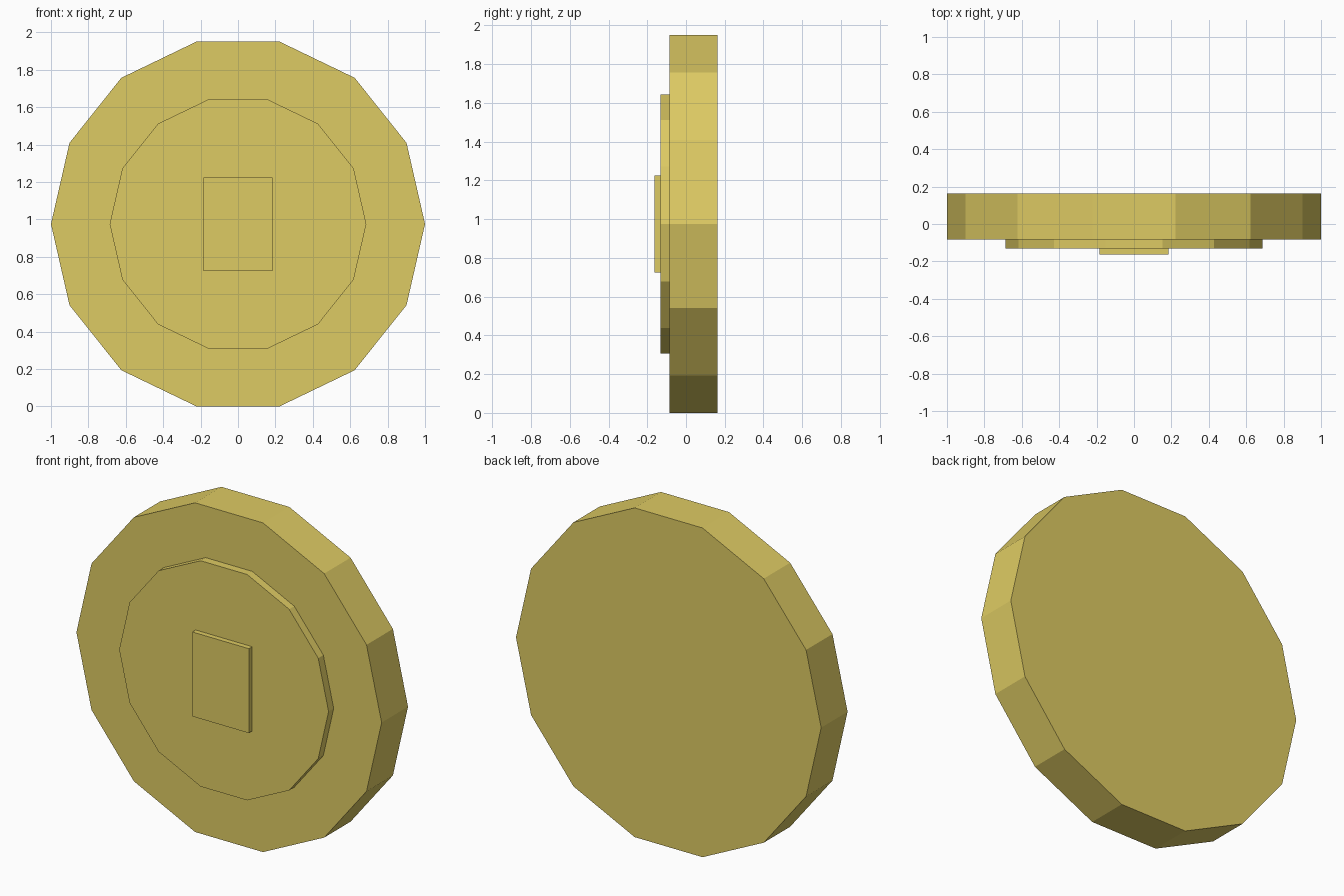
import bpy, bmesh
from math import cos, sin, pi

cube = bpy.data.objects.get("Cube")
if cube:
    bpy.data.objects.remove(cube, do_unlink=True)

SIDES = 14
CENTRE_Z = cos(pi / SIDES)  # rests on a flat side

gold = bpy.data.materials.new("pale_gold")
gold.use_nodes = True
colour = (0.73, 0.597, 0.125, 1)
gold.diffuse_color = colour
gold.node_tree.nodes["Principled BSDF"].inputs["Base Color"].default_value = colour


def slab(name, outline, front, back):
    """Extrude an x-z outline from y = front to y = back."""
    bm = bmesh.new()
    face = bm.faces.new([bm.verts.new((x, front, z + CENTRE_Z)) for x, z in outline])
    side = bmesh.ops.extrude_face_region(bm, geom=[face], use_keep_orig=True)
    moved = [v for v in side["geom"] if isinstance(v, bmesh.types.BMVert)]
    bmesh.ops.translate(bm, verts=moved, vec=(0, back - front, 0))
    bmesh.ops.recalc_face_normals(bm, faces=bm.faces)
    mesh = bpy.data.meshes.new(name)
    bm.to_mesh(mesh)
    bm.free()
    mesh.materials.append(gold)
    obj = bpy.data.objects.new(name, mesh)
    bpy.context.collection.objects.link(obj)
    return obj


def polygon(radius):
    return [(radius * cos(2 * pi * i / SIDES), radius * sin(2 * pi * i / SIDES))
            for i in range(SIDES)]


# Main disc, raised inner disc and central plate
slab("coin_body", polygon(1.0), -0.084, 0.163)
slab("raised_disc", polygon(0.686), -0.132, -0.084)
w, h = 0.185, 0.25
slab("centre_plate", [(-w, -h), (w, -h), (w, h), (-w, h)], -0.163, -0.132)
